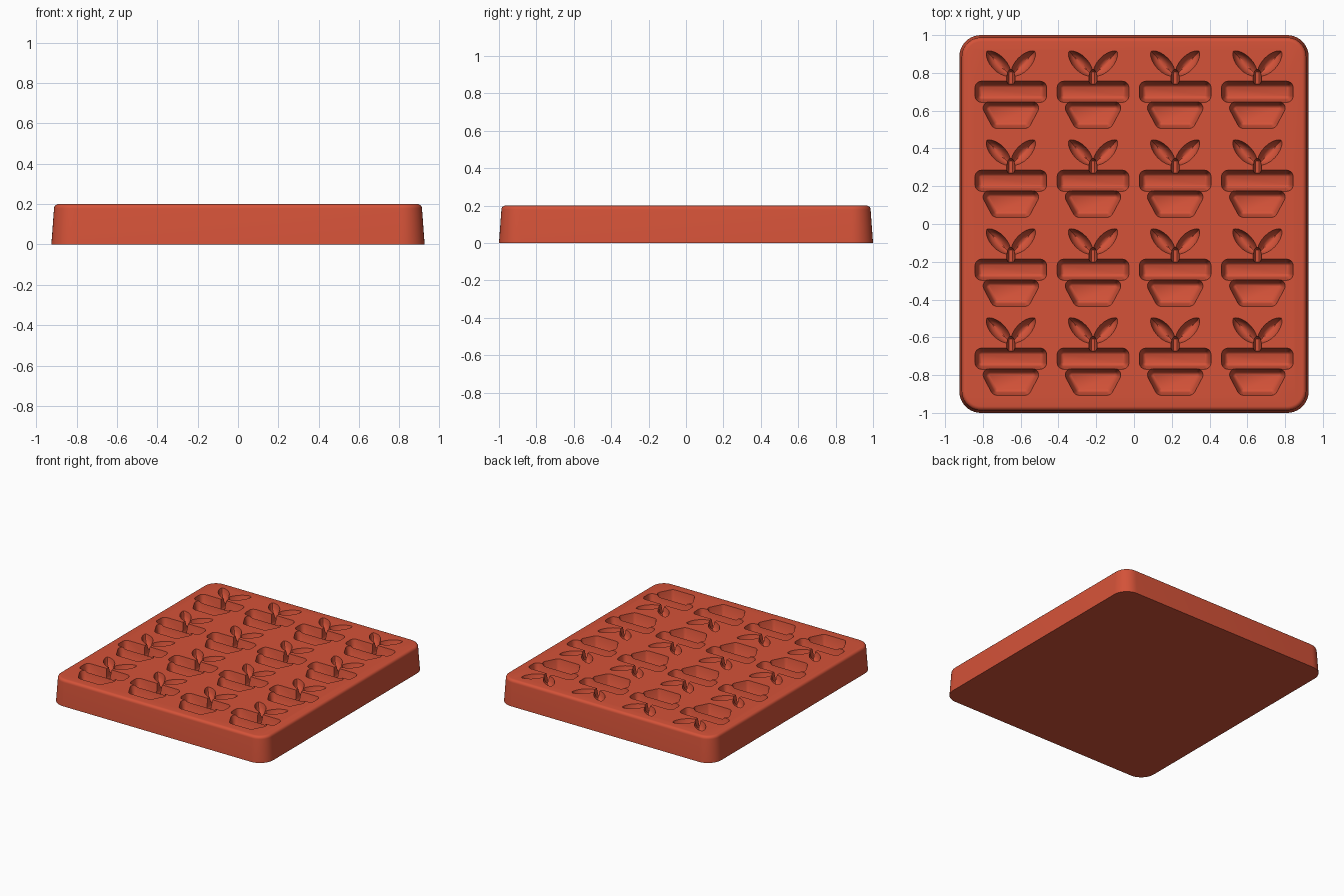
import bpy, bmesh, math
from mathutils import Vector

old = bpy.data.objects.get("Cube")
if old:
    bpy.data.objects.remove(old, do_unlink=True)

TOP = 0.2
COLS, ROWS = 4, 4
STEP_X, STEP_Y = 0.435, 0.471
FIRST_X, RIM_Y = -0.652, -0.713

clay = bpy.data.materials.new("terracotta silicone")
clay.use_nodes = True
colour = (0.66, 0.085, 0.04, 1)
clay.diffuse_color = colour
clay.node_tree.nodes["Principled BSDF"].inputs["Base Color"].default_value = colour


def rounded(corners, inset, radius, steps=6):
    """Outline of a convex counter-clockwise polygon, rounded and shrunk."""
    # centres of the corner arcs stay fixed, only the radius shrinks
    pts, n = [], len(corners)
    for i, c in enumerate(corners):
        c = Vector(c)
        a = c - Vector(corners[i - 1])
        b = Vector(corners[(i + 1) % n]) - c
        start = math.atan2(-a.x, a.y)
        turn = (math.atan2(-b.x, b.y) - start) % math.tau
        for k in range(steps + 1):
            t = start + turn * k / steps
            pts.append(c + (radius - inset) * Vector((math.cos(t), math.sin(t))))
    return pts


def box(hx, y0, y1, radius, hx_low=None):
    """Arc centres of a box or trapezoid of the given outer size."""
    low = (hx if hx_low is None else hx_low) - radius
    hx -= radius
    return [(-low, y0 + radius), (low, y0 + radius), (hx, y1 - radius), (-hx, y1 - radius)]


def leaf(side, scale):
    """Pointed leaf outline; its width shrinks faster than its length."""
    base, tip = Vector((side * 0.004, 0.085)), Vector((side * 0.127, 0.214))
    mid, half = (base + tip) / 2, (tip - base) / 2
    across = Vector((-half.y, half.x)).normalized() * 0.039 * scale
    half = half * (0.45 + 0.55 * scale)
    n = 20
    ring = []
    for k in range(n):
        t = math.tau * k / n
        w = math.sin(t)
        ring.append(mid + half * math.cos(t) + across * w * abs(w) ** 0.3)
    return ring


def loft(bm, rings, offset=(0, 0)):
    """Closed solid through (height, outline) rings, from bottom to top."""
    layers = [[bm.verts.new((p.x + offset[0], p.y + offset[1], z)) for p in ring]
              for z, ring in rings]
    for low, high in zip(layers, layers[1:]):
        for i in range(len(low)):
            j = (i + 1) % len(low)
            bm.faces.new((low[i], low[j], high[j], high[i]))
    bm.faces.new(layers[0][::-1])
    bm.faces.new(layers[-1])


def make(name, rings, offsets):
    bm = bmesh.new()
    for offset in offsets:
        loft(bm, rings, offset)
    bmesh.ops.recalc_face_normals(bm, faces=bm.faces)
    mesh = bpy.data.meshes.new(name)
    bm.to_mesh(mesh)
    bm.free()
    mesh.materials.append(clay)
    ob = bpy.data.objects.new(name, mesh)
    bpy.context.collection.objects.link(ob)
    return ob


# tray block with tapered sides and a rounded upper edge
R = 0.115
outline = box(0.925, -1, 1, R)
levels = [(0, 0), (TOP - 0.022, 0.013)]
for k in range(1, 6):
    a = math.radians(18 * k)
    levels.append((TOP - 0.022 * (1 - math.sin(a)), 0.013 + 0.022 * (1 - math.cos(a))))
tray = make("mould_tray", [(z, rounded(outline, d, R, 10)) for z, d in levels], [(0, 0)])

# cavities, each repeated over the grid
grid = [(FIRST_X + i * STEP_X, RIM_Y + j * STEP_Y) for i in range(COLS) for j in range(ROWS)]


def cavity(name, corners, radius, depth, wall=1.0):
    profile = [(-1, 0.032), (-0.95, 0.023), (-0.84, 0.016), (0, 0), (0.15, -0.002)]
    rings = [(TOP + depth * z, rounded(corners, d * wall, radius)) for z, d in profile]
    return make(name, rings, grid)


def leaf_cavity(name, side):
    profile = [(-0.06, 0.12), (-0.054, 0.4), (-0.043, 0.65), (-0.028, 0.83), (0, 1), (0.01, 1.03)]
    return make(name, [(TOP + z, leaf(side, s)) for z, s in profile], grid)


cutters = [
    cavity("pot_rim_cavity", box(0.19, -0.056, 0.056, 0.035), 0.035, 0.1),
    cavity("pot_body_cavity", box(0.147, -0.194, -0.051, 0.035, 0.108), 0.035, 0.1),
    cavity("stem_cavity", box(0.022, 0.02, 0.118, 0.02), 0.02, 0.08, 0.4),
    leaf_cavity("left_leaf_cavity", 1),
    leaf_cavity("right_leaf_cavity", -1),
]

bpy.ops.object.select_all(action="DESELECT")
bpy.context.view_layer.objects.active = tray
tray.select_set(True)
for cutter in cutters:
    mod = tray.modifiers.new(cutter.name, "BOOLEAN")
    mod.operation = "DIFFERENCE"
    mod.solver = "EXACT"
    mod.object = cutter
    bpy.ops.object.modifier_apply(modifier=mod.name)
    bpy.data.objects.remove(cutter, do_unlink=True)

bpy.ops.object.shade_smooth_by_angle(angle=math.radians(30))
